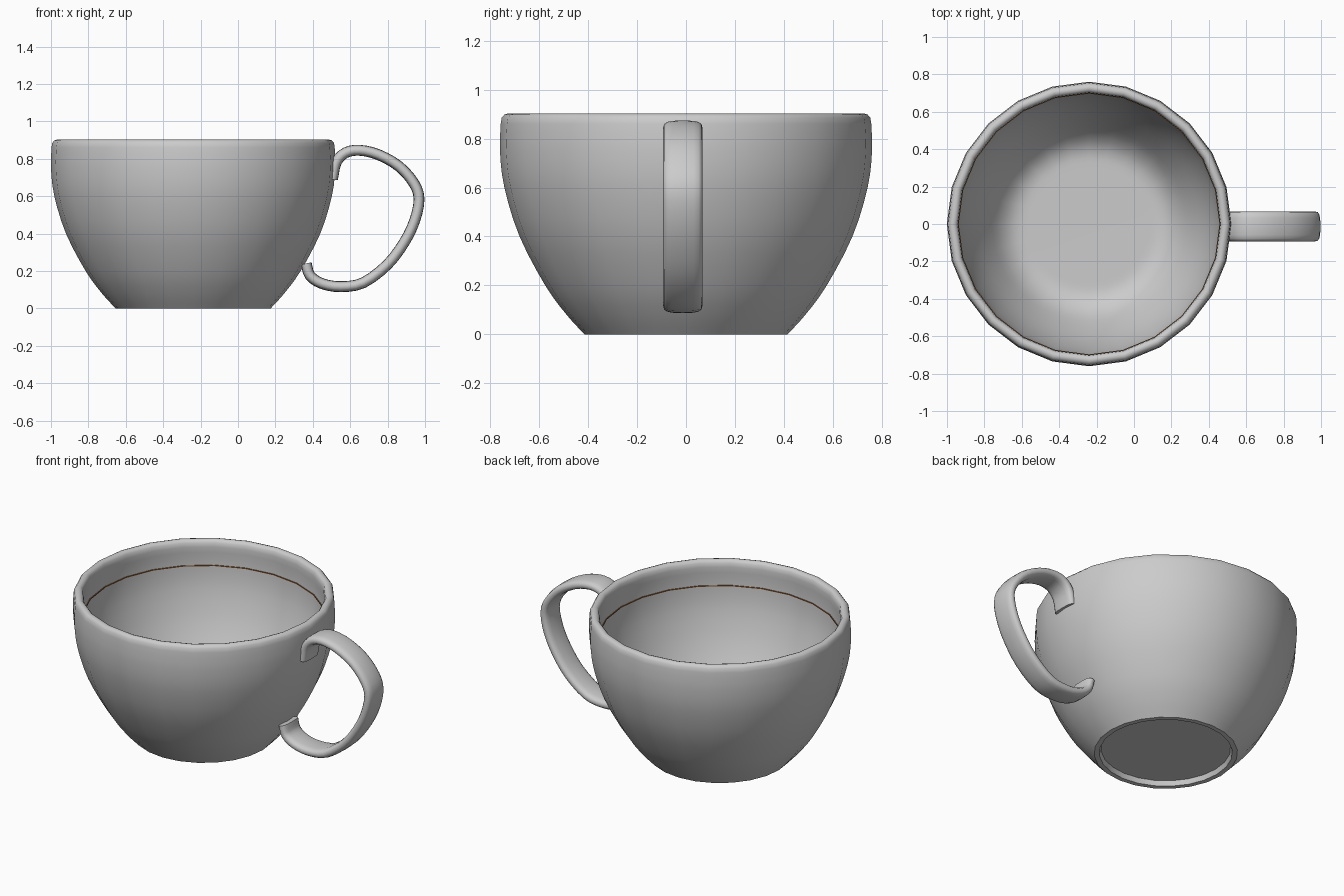
import bpy, bmesh
from math import sin, cos, pi, copysign, radians
from mathutils import Vector

if "Cube" in bpy.data.objects:
    bpy.data.objects.remove(bpy.data.objects["Cube"])

CUP_X = -0.24


def spline(points, steps=3):
    """Smooth Catmull-Rom curve through 2D points."""
    p = [Vector(q) for q in points]
    p = [2 * p[0] - p[1]] + p + [2 * p[-1] - p[-2]]
    out = []
    for i in range(1, len(p) - 2):
        a, b, c, d = p[i - 1:i + 3]
        for s in range(steps):
            t = s / steps
            out.append(0.5 * (2 * b + (c - a) * t + (2 * a - 5 * b + 4 * c - d) * t ** 2
                              + (3 * b - a - 3 * c + d) * t ** 3))
    return out + [p[-2]]


def skin(name, rings, loop=False, caps=False):
    """Join equal closed rings of points into a smooth surface."""
    bm = bmesh.new()
    vs = [[bm.verts.new(c) for c in r] for r in rings]
    n = len(vs[0])
    for k in range(len(vs) if loop else len(vs) - 1):
        a, b = vs[k], vs[(k + 1) % len(vs)]
        for i in range(n):
            j = (i + 1) % n
            bm.faces.new((a[i], a[j], b[j], b[i]))
    if caps:
        bm.faces.new(vs[0])
        bm.faces.new(vs[-1])
    bmesh.ops.recalc_face_normals(bm, faces=bm.faces)
    me = bpy.data.meshes.new(name)
    bm.to_mesh(me)
    bm.free()
    ob = bpy.data.objects.new(name, me)
    bpy.context.collection.objects.link(ob)
    bpy.ops.object.select_all(action='DESELECT')
    ob.select_set(True)
    bpy.context.view_layer.objects.active = ob
    bpy.ops.object.shade_smooth_by_angle(angle=radians(40))
    return ob


def lathe(name, profile, sides=24, **kw):
    rings = [[(CUP_X + r * cos(2 * pi * i / sides), r * sin(2 * pi * i / sides), z)
              for i in range(sides)] for r, z in profile]
    return skin(name, rings, **kw)


# Cup: recessed foot, outer wall, rounded rim, inner wall and floor
foot = [(0.375, 0.03), (0.385, 0.0)]
outer = spline([(0.415, 0), (0.49, 0.083), (0.575, 0.2), (0.68, 0.4),
                (0.742, 0.6), (0.76, 0.75), (0.757, 0.86)])
rim = [(0.753, 0.885), (0.742, 0.898), (0.728, 0.902), (0.714, 0.898), (0.704, 0.885)]
inner = spline([(0.70, 0.86), (0.702, 0.75), (0.685, 0.6), (0.622, 0.4),
                (0.52, 0.2), (0.45, 0.115), (0.38, 0.08), (0.30, 0.075)])
lathe("cup", foot + outer + rim + inner, caps=True)

# Thin brown line left by the drink inside the cup
stain = lathe("drink_line", [(0.708, 0.738), (0.697, 0.738), (0.697, 0.744), (0.708, 0.744)],
              loop=True)
brown = bpy.data.materials.new("brown")
brown.diffuse_color = (0.25, 0.1, 0.03, 1)
brown.use_nodes = True
brown.node_tree.nodes["Principled BSDF"].inputs["Base Color"].default_value = brown.diffuse_color
stain.data.materials.append(brown)

# Handle: rounded flat strap swept along a curve in the xz plane
path = spline([(0.505, 0.69), (0.525, 0.78), (0.575, 0.832), (0.65, 0.845), (0.75, 0.822),
               (0.86, 0.76), (0.94, 0.67), (0.968, 0.585), (0.945, 0.47), (0.89, 0.355),
               (0.80, 0.235), (0.67, 0.137), (0.55, 0.116), (0.45, 0.132),
               (0.385, 0.175), (0.365, 0.24)])
rings = []
for k, p in enumerate(path):
    t = (path[min(k + 1, len(path) - 1)] - path[max(k - 1, 0)]).normalized()
    ring = []
    for i in range(16):
        a = 2 * pi * i / 16
        w = 0.08 * copysign(abs(cos(a)) ** 0.6, cos(a))
        h = 0.029 * copysign(abs(sin(a)) ** 0.75, sin(a))
        ring.append((p.x - t.y * h, -0.013 + w, p.y + t.x * h))
    rings.append(ring)
skin("handle", rings, caps=True)
